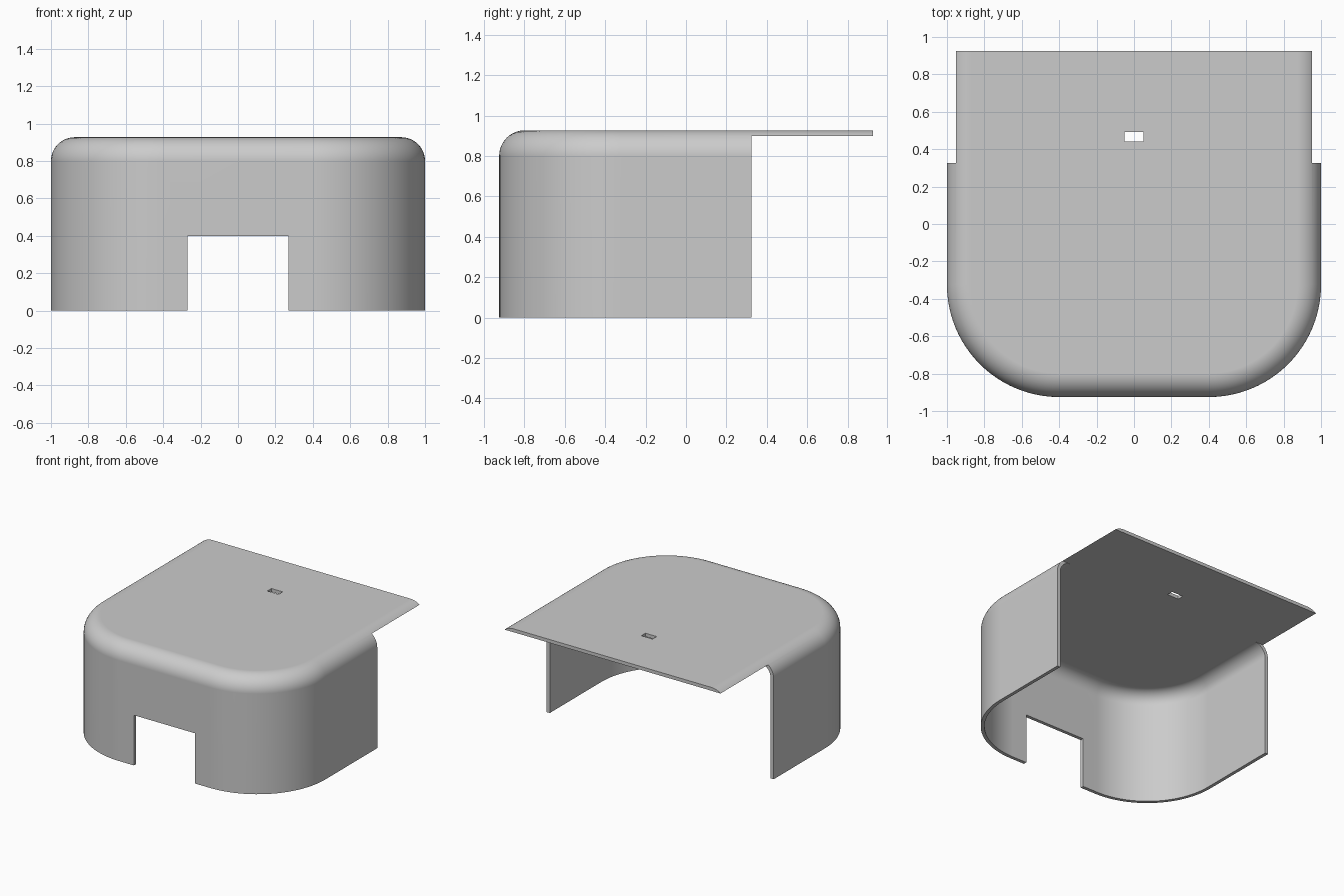
import bpy
import bmesh
from math import sin, cos, pi

if "Cube" in bpy.data.objects:
    bpy.data.objects.remove(bpy.data.objects["Cube"])

WALL = 0.027
HALF_X, FRONT, BACK = 1.0, -0.925, 0.925
TOP, CORNER, FILLET = 0.927, 0.6, 0.127
WALL_END = 0.325
ARC, ROUND = 24, 12

grey = bpy.data.materials.new("light grey")
grey.use_nodes = True
grey.diffuse_color = (0.6, 0.6, 0.6, 1)
grey.node_tree.nodes["Principled BSDF"].inputs["Base Color"].default_value = (0.6, 0.6, 0.6, 1)


def finish(name, bm):
    bmesh.ops.recalc_face_normals(bm, faces=bm.faces)
    mesh = bpy.data.meshes.new(name)
    bm.to_mesh(mesh)
    bm.free()
    mesh.materials.append(grey)
    obj = bpy.data.objects.new(name, mesh)
    bpy.context.collection.objects.link(obj)
    return obj


def u_path(inset, back):
    """U-shaped plan outline with two rounded front corners."""
    r = CORNER - inset
    cx, cy = HALF_X - CORNER, FRONT + CORNER
    half = [(cx + r * cos(a), cy - r * sin(a))
            for a in (pi / 2 * i / ARC for i in range(ARC + 1))]
    right = [(HALF_X - inset, back)] + half
    return right + [(-x, y) for x, y in reversed(right)]


def rounded_block(name, inset, bottom, back):
    """Solid block with a U-shaped plan and a rounded top edge."""
    r = FILLET - inset
    rings = [(inset, bottom)]
    for i in range(ROUND + 1):
        a = pi / 2 * i / ROUND
        rings.append((inset + r * (1 - cos(a)), TOP - FILLET + r * sin(a)))
    bm = bmesh.new()
    loops = [[bm.verts.new((x, y, z)) for x, y in u_path(d, back)] for d, z in rings]
    for low, high in zip(loops, loops[1:]):
        for i in range(len(low) - 1):
            bm.faces.new((low[i], low[i + 1], high[i + 1], high[i]))
    bm.faces.new(loops[0])
    bm.faces.new(loops[-1])
    bm.faces.new([l[0] for l in loops] + [l[-1] for l in reversed(loops)])
    return finish(name, bm)


def box(name, x, y, z):
    bm = bmesh.new()
    bmesh.ops.create_cube(bm, size=1)
    for v in bm.verts:
        v.co = [lo if c < 0 else hi for c, (lo, hi) in zip(v.co, (x, y, z))]
    return finish(name, bm)


cover = rounded_block("cover_shell", 0, 0, BACK)
cutters = [
    # hollow inside, open below and behind
    rounded_block("cavity_cutter", WALL, -0.2, 1.2),
    # side walls stop short so the top overhangs as a plate
    box("rear_cutter", (-1.2, 1.2), (WALL_END, 1.4), (-0.3, TOP - WALL - 0.0005)),
    # front doorway
    box("doorway_cutter", (-0.27, 0.27), (-1.2, -0.6), (-0.4, 0.4)),
    # small slot through the top
    box("slot_cutter", (-0.05, 0.05), (0.44, 0.492), (0.8, 1.1)),
]

bpy.ops.object.select_all(action='DESELECT')
bpy.context.view_layer.objects.active = cover
cover.select_set(True)
for cutter in cutters:
    cutter.hide_render = True
    mod = cover.modifiers.new(cutter.name, 'BOOLEAN')
    mod.operation = 'DIFFERENCE'
    mod.solver = 'EXACT'
    mod.object = cutter
    bpy.ops.object.modifier_apply(modifier=mod.name)
    bpy.data.objects.remove(cutter)

# smooth curves with crisp cut edges
bpy.ops.object.shade_smooth_by_angle(angle=pi / 6)
weighted = cover.modifiers.new("even_normals", 'WEIGHTED_NORMAL')
weighted.keep_sharp = True
